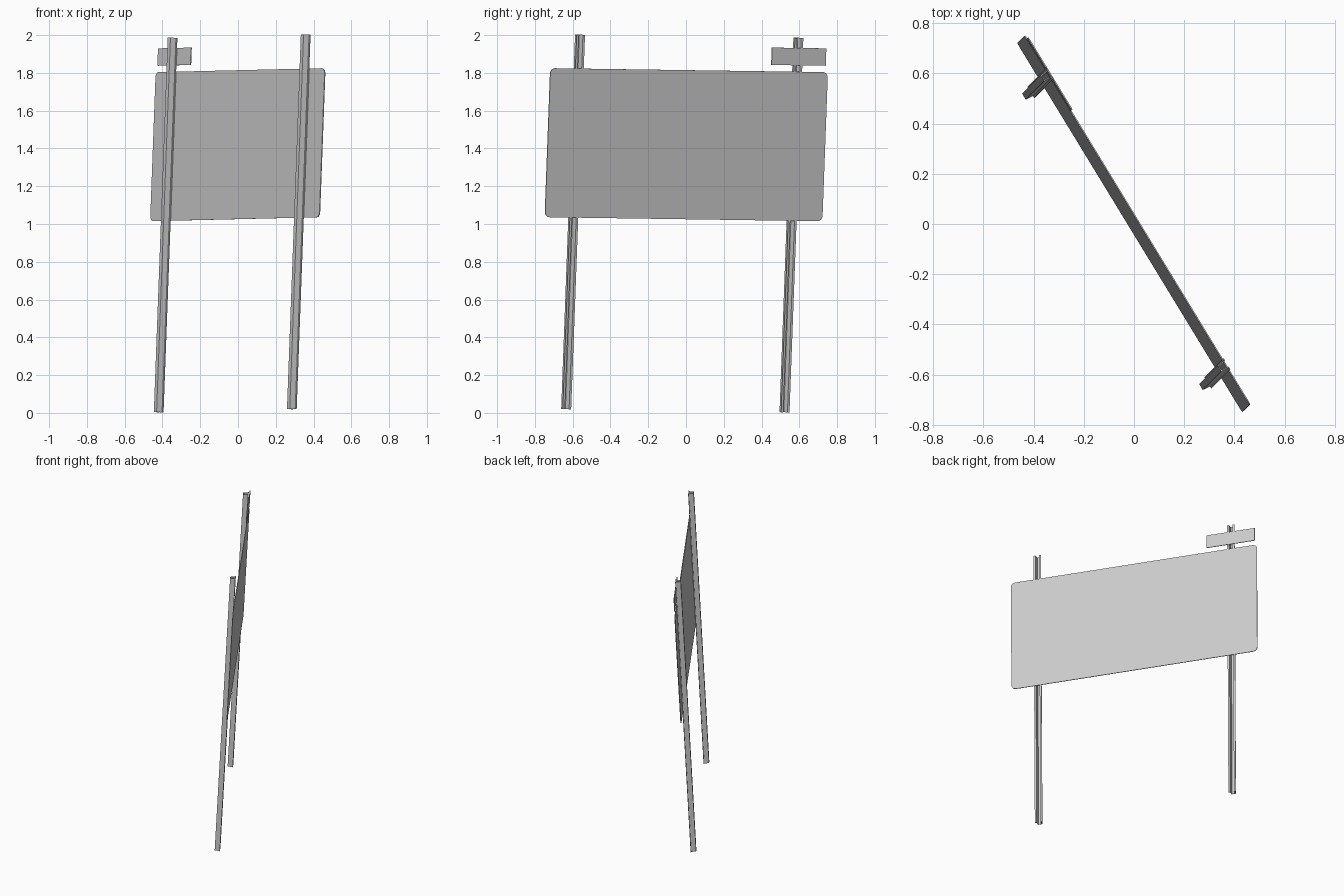
import bpy, bmesh, math
from mathutils import Matrix, Vector

cube = bpy.data.objects.get("Cube")
if cube:
    bpy.data.objects.remove(cube, do_unlink=True)

# Plain grey metal
grey = bpy.data.materials.new("grey_metal")
grey.use_nodes = True
grey.diffuse_color = (0.6, 0.6, 0.6, 1)
grey.node_tree.nodes["Principled BSDF"].inputs["Base Color"].default_value = (0.6, 0.6, 0.6, 1)

# Leaning sign frame: local x along the board, y up the posts, z towards the back
up = Vector((0.037, 0.037, 1)).normalized()
along = Vector((0.52, -0.854, 0))
along = (along - up * along.dot(up)).normalized()
back = along.cross(up)
frame = Matrix((along, up, back)).transposed().to_4x4()
frame.translation = (-0.003, 0, 1.42)


def extrude(name, outline, direction):
    """Extrude a closed outline into a solid in the sign frame."""
    bm = bmesh.new()
    face = bm.faces.new([bm.verts.new(p) for p in outline])
    ext = bmesh.ops.extrude_face_region(bm, geom=[face])
    moved = [v for v in ext["geom"] if isinstance(v, bmesh.types.BMVert)]
    bmesh.ops.translate(bm, verts=moved, vec=direction)
    bmesh.ops.recalc_face_normals(bm, faces=bm.faces)
    bm.transform(frame)
    mesh = bpy.data.meshes.new(name)
    bm.to_mesh(mesh)
    bm.free()
    mesh.materials.append(grey)
    obj = bpy.data.objects.new(name, mesh)
    bpy.context.collection.objects.link(obj)
    return obj


def rounded_rect(width, height, radius, steps=6):
    points = []
    for quarter, (sx, sy) in enumerate([(1, 1), (-1, 1), (-1, -1), (1, -1)]):
        for i in range(steps + 1):
            a = math.pi / 2 * (quarter + i / steps)
            points.append((sx * (width / 2 - radius) + radius * math.cos(a),
                           sy * (height / 2 - radius) + radius * math.sin(a), 0))
    return points


# Large board with rounded corners
extrude("sign_board", rounded_rect(1.72, 0.79, 0.03), (0, 0, -0.005))

# Small square-cornered plate above the board, on one post
post_x, plate_y = 0.677, 0.475
plate = [(-post_x + sx * 0.168, plate_y + sy * 0.046, 0)
         for sx, sy in [(-1, -1), (1, -1), (1, 1), (-1, 1)]]
extrude("small_plate", plate, (0, 0, -0.005))

# Hat-channel posts: lips against the board, web at the back
half, depth, wall = 0.026, 0.036, 0.004
outer = [(half, 0), (half, wall), (0.017, wall), (0.014, depth)]
inner = [(0.010, depth - wall), (0.013, 0)]
hat = outer + [(-x, z) for x, z in reversed(outer)]
hat += [(-x, z) for x, z in reversed(inner)] + inner
bottom, length = -1.411, 1.985
for name, side in (("right_post", -1), ("left_post", 1)):
    extrude(name, [(side * post_x + x, bottom, z) for x, z in hat], (0, length, 0))
